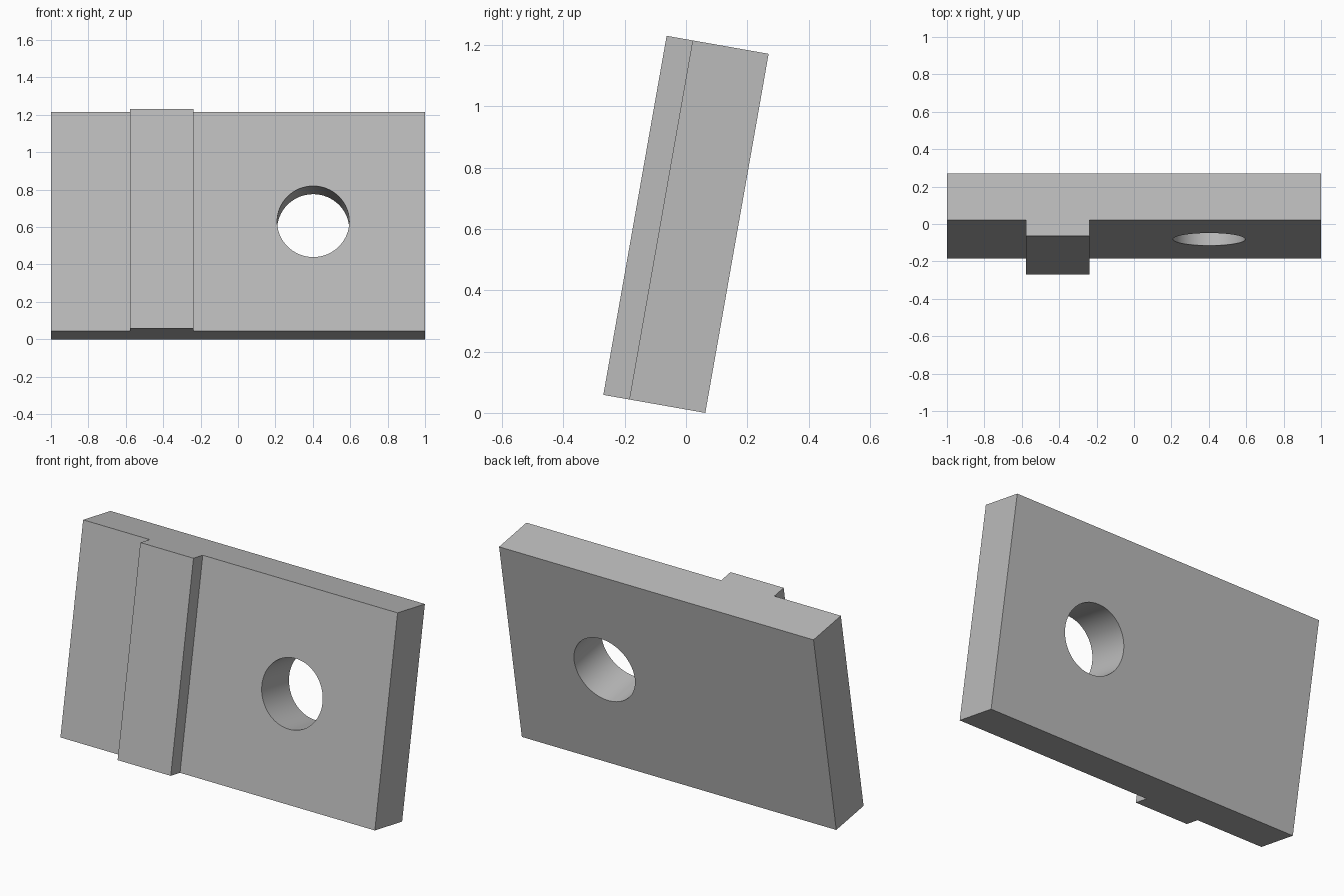
import bpy, bmesh, math
from mathutils import Matrix, Vector

cube = bpy.data.objects.get("Cube")
if cube:
    bpy.data.objects.remove(cube, do_unlink=True)

HEIGHT, THICK, RIDGE = 1.19, 0.252, 0.086
HOLE_X, HOLE_R = 0.402, 0.193

# Plain grey material
grey = bpy.data.materials.new("grey")
grey.use_nodes = True
color = (0.5, 0.5, 0.5, 1)
grey.diffuse_color = color
grey.node_tree.nodes["Principled BSDF"].inputs["Base Color"].default_value = color

# Backward lean, pivoting on the lower back edge
lean = Matrix.Translation((0, 0.063, 0)) @ Matrix.Rotation(math.radians(-10), 4, "X")


def add_object(name, bm):
    bmesh.ops.recalc_face_normals(bm, faces=bm.faces[:])
    mesh = bpy.data.meshes.new(name)
    bm.to_mesh(mesh)
    bm.free()
    obj = bpy.data.objects.new(name, mesh)
    bpy.context.collection.objects.link(obj)
    obj.matrix_world = lean
    return obj


# Plate with a raised vertical ridge: plan profile extruded upward
front = -THICK
profile = [(-1, 0), (-1, front), (-0.577, front), (-0.577, front - RIDGE),
           (-0.239, front - RIDGE), (-0.239, front), (1, front), (1, 0)]
bm = bmesh.new()
base = bm.faces.new([bm.verts.new((x, y, 0)) for x, y in profile])
top = bmesh.ops.extrude_face_region(bm, geom=[base], use_keep_orig=True)
bmesh.ops.translate(bm, vec=Vector((0, 0, HEIGHT)),
                    verts=[v for v in top["geom"] if isinstance(v, bmesh.types.BMVert)])
plate = add_object("ridged_plate", bm)
plate.data.materials.append(grey)

# Round through hole
bm = bmesh.new()
place = Matrix.Translation((HOLE_X, -THICK / 2, HEIGHT / 2)) @ Matrix.Rotation(math.pi / 2, 4, "X")
bmesh.ops.create_cone(bm, cap_ends=True, segments=64, radius1=HOLE_R,
                      radius2=HOLE_R, depth=1, matrix=place)
cutter = add_object("hole_cutter", bm)
cutter.data.materials.append(grey)
cutter.hide_render = True

cut = plate.modifiers.new("hole", "BOOLEAN")
cut.operation = "DIFFERENCE"
cut.solver = "EXACT"
cut.object = cutter

bpy.ops.object.select_all(action="DESELECT")
plate.select_set(True)
bpy.context.view_layer.objects.active = plate
bpy.ops.object.modifier_apply(modifier=cut.name)
bpy.data.objects.remove(cutter, do_unlink=True)
bpy.ops.object.shade_smooth_by_angle(angle=math.radians(30))
